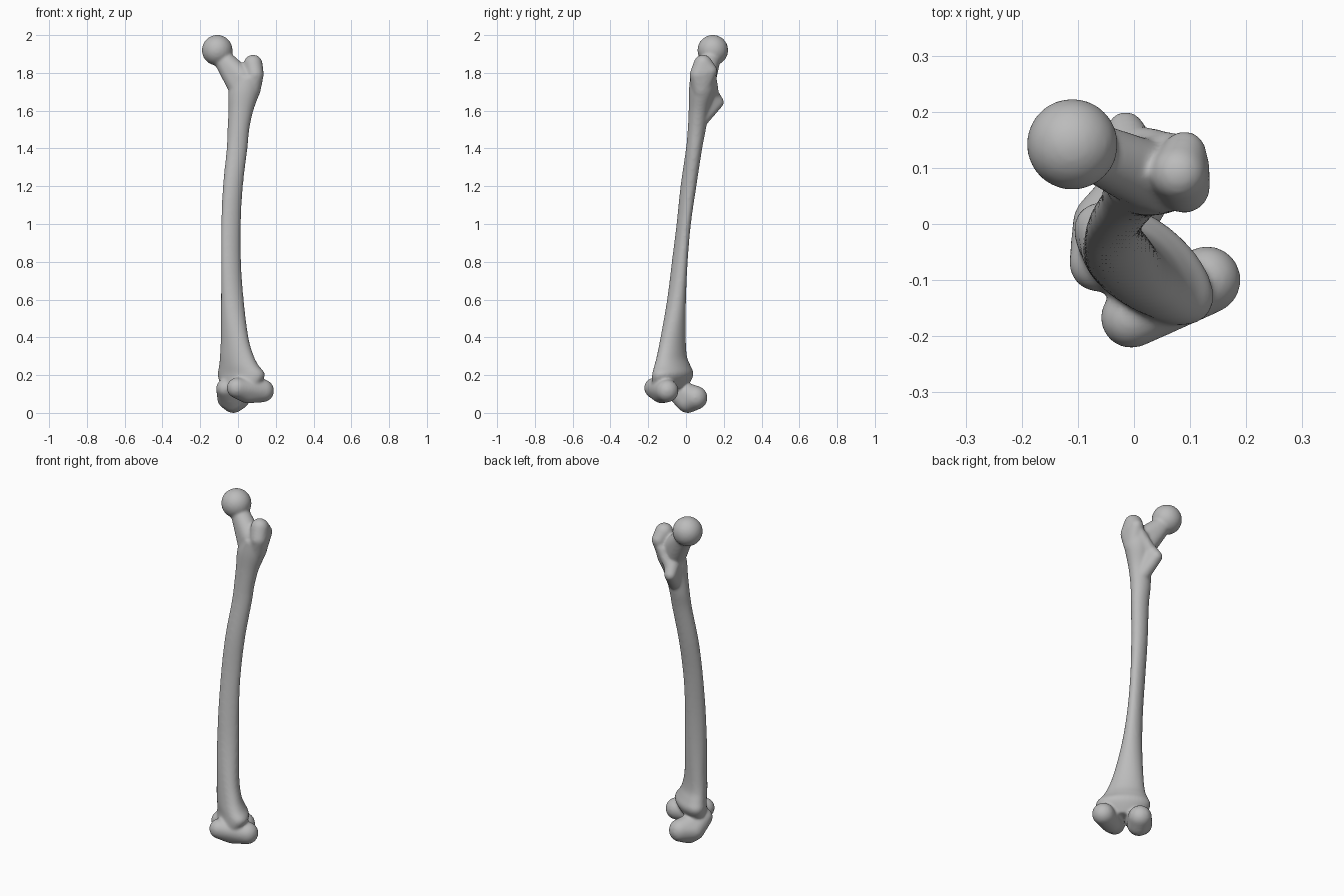
import bpy, bmesh, math
from mathutils import Vector

cube = bpy.data.objects.get("Cube")
if cube:
    bpy.data.objects.remove(cube, do_unlink=True)

body = bmesh.new()


def add_blob(*balls):
    """Convex hull around several balls, each given as (x, y, z, radius)."""
    points = []
    for x, y, z, r in balls:
        ball = bmesh.new()
        bmesh.ops.create_icosphere(ball, subdivisions=3, radius=r)
        points += [v.co + Vector((x, y, z)) for v in ball.verts]
        ball.free()
    hull = bmesh.new()
    for p in points:
        hull.verts.new(p)
    bmesh.ops.convex_hull(hull, input=list(hull.verts))
    bmesh.ops.delete(hull, geom=[v for v in hull.verts if not v.link_faces], context='VERTS')
    bmesh.ops.recalc_face_normals(hull, faces=list(hull.faces))
    mesh = bpy.data.meshes.new("blob")
    hull.to_mesh(mesh)
    hull.free()
    body.from_mesh(mesh)
    bpy.data.meshes.remove(mesh)


def smooth_rows(rows, steps):
    """Catmull-Rom interpolation between rows of section values."""
    out = []
    for i in range(len(rows) - 1):
        a, b, c, d = (rows[min(max(i + k, 0), len(rows) - 1)] for k in (-1, 0, 1, 2))
        for s in range(steps):
            t = s / steps
            out.append([q + t / 2 * (r - p + t * (2 * p - 5 * q + 4 * r - e + t * (3 * (q - r) + e - p)))
                        for p, q, r, e in zip(a, b, c, d)])
    return out + [rows[-1]]


def add_loft(rows, sides=32):
    """Stack of slanted ellipses: z, centre x, centre y, half x, half y, slant."""
    rings = []
    for z, cx, cy, rx, ry, slant in smooth_rows(rows, 4):
        ring = []
        for k in range(sides):
            t = math.tau * k / sides
            across = slant * math.cos(t) + math.sqrt(1 - slant ** 2) * math.sin(t)
            ring.append(body.verts.new((cx + rx * math.cos(t), cy + ry * across, z)))
        rings.append(ring)
    faces = [body.faces.new(rings[0]), body.faces.new(rings[-1])]
    for low, high in zip(rings, rings[1:]):
        for k in range(sides):
            n = (k + 1) % sides
            faces.append(body.faces.new((low[k], low[n], high[n], high[k])))
    bmesh.ops.recalc_face_normals(body, faces=faces)


# Bowed shaft, flaring at both ends
add_loft([
    (.13, .005, -.09, .095, .09, -.5),
    (.2, .018, -.07, .125, .11, -.55),
    (.25, .005, -.072, .105, .096, -.5),
    (.3, -.006, -.075, .09, .08, -.45),
    (.4, -.018, -.068, .073, .067, -.3),
    (.6, -.03, -.05, .06, .05, .1),
    (.8, -.037, -.033, .053, .042, .3),
    (1, -.037, -.012, .052, .038, .3),
    (1.2, -.027, .013, .053, .042, .2),
    (1.4, -.005, .043, .055, .043, .1),
    (1.5, .002, .057, .058, .048, 0),
    (1.6, .015, .068, .066, .054, 0),
    (1.7, .033, .085, .083, .07, 0),
    (1.78, .055, .09, .07, .068, 0),
])

# Round head and neck
add_blob((-.11, .142, 1.92, .082))
add_blob((-.085, .135, 1.88, .05), (.02, .09, 1.775, .06), (.01, .09, 1.72, .06))

# Large outer knob, small rear knob and the crest between them
add_blob((.08, .09, 1.847, .05), (.085, .1, 1.8, .05), (.07, .08, 1.71, .05),
         (.09, .065, 1.79, .046), (.09, .127, 1.81, .039))
add_blob((-.015, .167, 1.645, .034), (.01, .1, 1.72, .05), (.01, .085, 1.56, .04))
add_blob((-.01, .15, 1.66, .03), (.08, .13, 1.79, .03))

# Outer and inner knee lobes
add_blob((-.005, -.167, .132, .055), (.05, -.13, .106, .056), (.13, -.1, .117, .061))
add_blob((-.065, -.07, .13, .051), (-.05, 0, .077, .06),
         (-.025, .01, .062, .063), (0, .05, .08, .064))

# Fuse everything into one soft surface
mesh = bpy.data.meshes.new("thigh_bone")
body.to_mesh(mesh)
body.free()
bone = bpy.data.objects.new("thigh_bone", mesh)
bpy.context.collection.objects.link(bone)

grey = bpy.data.materials.new("bone_grey")
grey.use_nodes = True
colour = (.5, .5, .5, 1)
grey.diffuse_color = colour
grey.node_tree.nodes["Principled BSDF"].inputs["Base Color"].default_value = colour
mesh.materials.append(grey)
for face in mesh.polygons:
    face.use_smooth = True

fuse = bone.modifiers.new("fuse", 'REMESH')
fuse.mode = 'VOXEL'
fuse.voxel_size = .007
fuse.use_smooth_shade = True
soften = bone.modifiers.new("soften", 'SMOOTH')
soften.factor = .5
soften.iterations = 12
